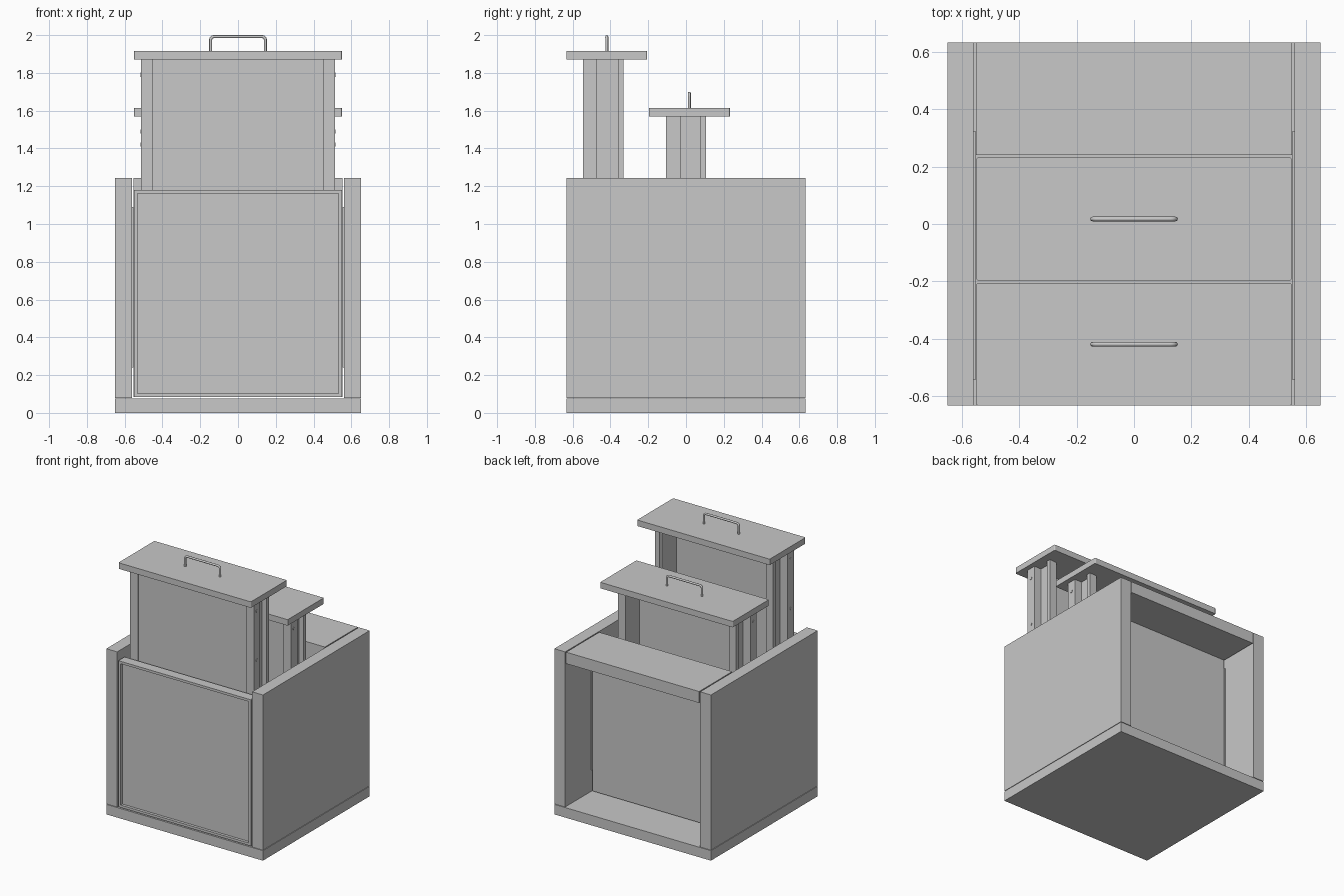
import bpy, bmesh
from mathutils import Vector

old = bpy.data.objects.get("Cube")
if old:
    bpy.data.objects.remove(old, do_unlink=True)

GREY = (0.58, 0.58, 0.58, 1)
mat = bpy.data.materials.new("plain_grey")
mat.use_nodes = True
mat.diffuse_color = GREY
mat.node_tree.nodes["Principled BSDF"].inputs["Base Color"].default_value = GREY


def finish(name, bm):
    mesh = bpy.data.meshes.new(name)
    bm.to_mesh(mesh)
    bm.free()
    mesh.materials.append(mat)
    obj = bpy.data.objects.new(name, mesh)
    bpy.context.collection.objects.link(obj)
    return obj


def box_mesh(xs, ys, zs):
    bm = bmesh.new()
    bmesh.ops.create_cube(bm, size=1)
    for v in bm.verts:
        v.co = [r[0] if c < 0 else r[1] for c, r in zip(v.co, (xs, ys, zs))]
    return bm


def box(name, xs, ys, zs):
    finish(name, box_mesh(xs, ys, zs))


def pair(name, x0, x1, ys, zs):
    """The same board on the left and the right."""
    box("left_" + name, (x0, x1), ys, zs)
    box("right_" + name, (-x1, -x0), ys, zs)


def rounded_board(name, xs, ys, zs):
    """Board with its four upright corners rounded."""
    bm = box_mesh(xs, ys, zs)
    upright = [e for e in bm.edges
               if abs(e.verts[0].co.z - e.verts[1].co.z) > 0.01]
    bmesh.ops.bevel(bm, geom=upright, offset=0.007, segments=3,
                    profile=0.5, affect='EDGES')
    finish(name, bm)


def handle(name, y, z):
    """Bent rod pull with rounded corners."""
    half, height, r = 0.145, 0.077, 0.018
    curve = bpy.data.curves.new(name, 'CURVE')
    curve.dimensions = '3D'
    curve.bevel_depth = 0.008
    curve.bevel_resolution = 2
    curve.use_fill_caps = True
    curve.resolution_u = 5
    path = [(-half, 0), (-half, height - r), (r - half, height),
            (half - r, height), (half, height - r), (half, 0)]
    spline = curve.splines.new('BEZIER')
    spline.bezier_points.add(len(path) - 1)
    for p, (x, h) in zip(spline.bezier_points, path):
        p.co = (x, y, z + h)
        p.handle_left_type = p.handle_right_type = 'VECTOR'
    for i, side in ((1, -1), (3, 1)):
        a, b = spline.bezier_points[i], spline.bezier_points[i + 1]
        corner = Vector((side * half, y, z + height))
        a.handle_right_type = b.handle_left_type = 'FREE'
        a.handle_right = a.co.lerp(corner, 0.55)
        b.handle_left = b.co.lerp(corner, 0.55)
    curve.materials.append(mat)
    bpy.context.collection.objects.link(bpy.data.objects.new(name, curve))


def screw(name, centre):
    bm = bmesh.new()
    bmesh.ops.create_cone(bm, cap_ends=True, segments=16, radius1=0.011,
                          radius2=0.011, depth=0.012)
    for v in bm.verts:
        v.co = Vector((v.co.z, v.co.x, v.co.y)) + Vector(centre)
    finish(name, bm)


def drawer(name, front_y, body_y, top):
    """Pulled-out drawer: its face is up and its open side faces the back."""
    y0, y1 = body_y
    under = top - 0.045
    low = under - 1.05
    rounded_board(name + "_face", (-0.55, 0.55), front_y, (under, top))
    box(name + "_bottom", (-0.45, 0.45), (y0 + 0.01, y0 + 0.045), (low, under))
    box(name + "_end", (-0.45, 0.45), (y0 + 0.01, y1), (low, low + 0.04))
    pair(name + "_wall", 0.43, 0.452, (y0 + 0.012, y1 - 0.002), (low, under))
    pair(name + "_runner", 0.45, 0.513, (y0, y0 + 0.075), (low, under))
    pair(name + "_rim", 0.45, 0.49, (y1 - 0.03, y1), (low, under))
    for drop in (0.08, 0.45, 0.82):
        for x in (-0.51, 0.51):
            screw(name + "_screw", (x, y0 + 0.036, under - drop))
    handle(name + "_handle", sum(front_y) / 2, top)


# Outer shell with thin liners inside the sides
box("base_board", (-0.65, 0.65), (-0.633, 0.633), (0, 0.075))
pair("side_board", 0.56, 0.65, (-0.633, 0.633), (0.079, 1.243))
pair("side_liner", 0.553, 0.561, (-0.545, 0.325), (0.24, 1.09))

# Framed front panel with a shallow square-edged recess
bm = box_mesh((-0.55, 0.55), (-0.633, -0.56), (0.083, 1.18))
front = min(bm.faces, key=lambda f: f.calc_center_median().y)
bmesh.ops.inset_region(bm, faces=[front], thickness=0.026)
bmesh.ops.inset_region(bm, faces=[front], thickness=0.0005, depth=-0.02)
finish("front_panel", bm)

# Rear compartment, open at the back
box("rear_top_board", (-0.552, 0.552), (0.241, 0.633), (1.157, 1.243))
box("rear_partition", (-0.552, 0.552), (0.241, 0.322), (0.083, 1.157))

# Drawers
drawer("front_drawer", (-0.633, -0.206), (-0.545, -0.33), 1.915)
drawer("middle_drawer", (-0.197, 0.232), (-0.105, 0.105), 1.615)
